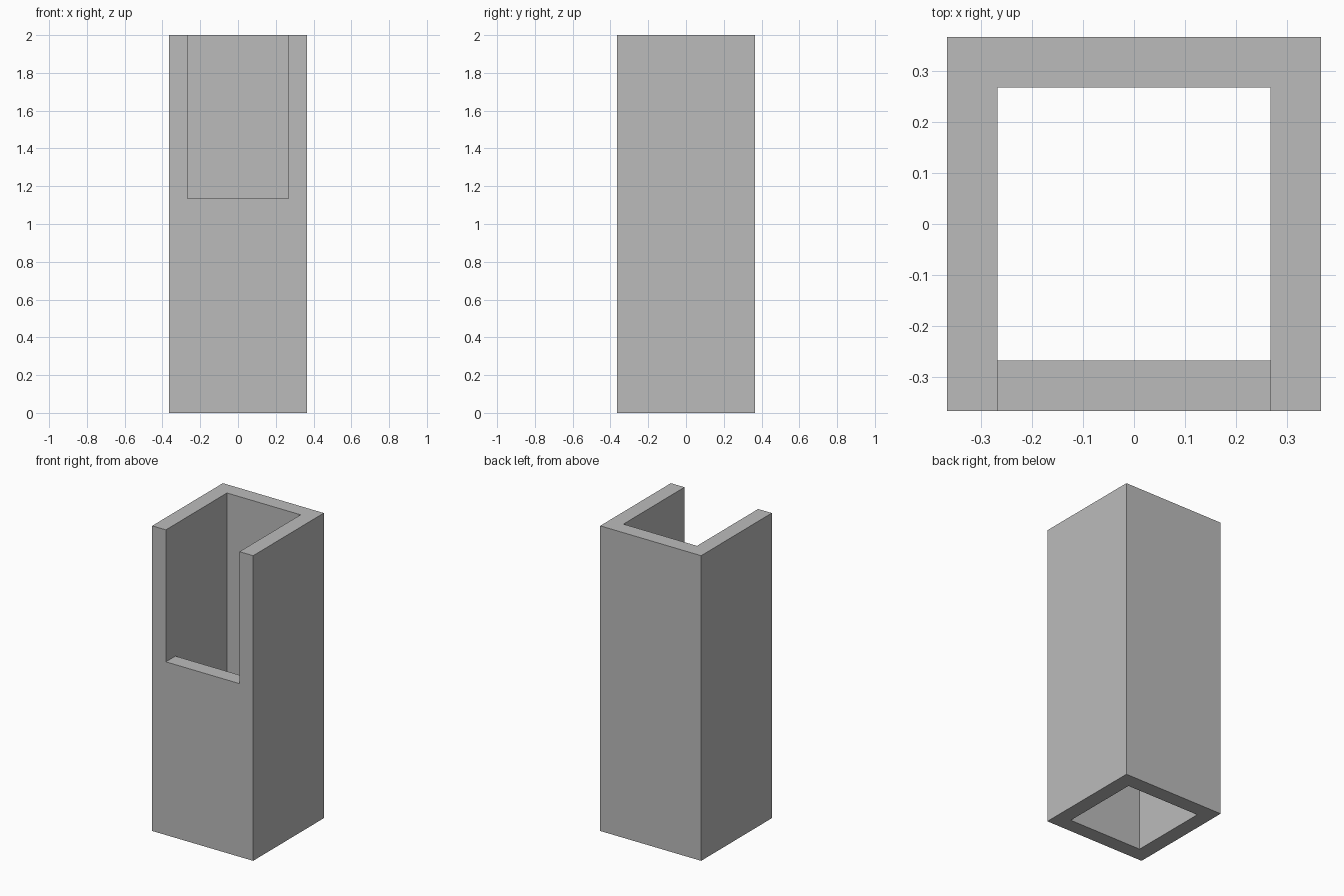
import bpy
import bmesh

cube = bpy.data.objects.get("Cube")
if cube:
    bpy.data.objects.remove(cube, do_unlink=True)

HALF, INNER = 0.366, 0.267      # outer and inner half widths
HEIGHT, SILL = 2.0, 1.135       # full height and bottom of the front opening

grey = bpy.data.materials.new("plain_grey")
grey.use_nodes = True
color = (0.5, 0.5, 0.5, 1)
grey.diffuse_color = color
grey.node_tree.nodes["Principled BSDF"].inputs["Base Color"].default_value = color


def side_prism(name, profile, half_width):
    """Extrude a (y, z) side profile across x."""
    bm = bmesh.new()
    face = bm.faces.new([bm.verts.new((-half_width, y, z)) for y, z in profile])
    out = bmesh.ops.extrude_face_region(bm, geom=[face])
    moved = [v for v in out["geom"] if isinstance(v, bmesh.types.BMVert)]
    bmesh.ops.translate(bm, verts=moved, vec=(2 * half_width, 0, 0))
    bmesh.ops.recalc_face_normals(bm, faces=bm.faces)
    mesh = bpy.data.meshes.new(name)
    bm.to_mesh(mesh)
    bm.free()
    mesh.materials.append(grey)
    obj = bpy.data.objects.new(name, mesh)
    bpy.context.collection.objects.link(obj)
    return obj


# Square post
post = side_prism("hollow_post", [(-HALF, 0), (HALF, 0), (HALF, HEIGHT), (-HALF, HEIGHT)], HALF)

# Bore and front opening, cut together
cutter = side_prism("bore_cutter", [
    (INNER, -0.1), (INNER, HEIGHT + 0.1), (-HALF - 0.1, HEIGHT + 0.1),
    (-HALF - 0.1, SILL), (-INNER, SILL), (-INNER, -0.1)], INNER)
cutter.hide_render = True

cut = post.modifiers.new("bore", 'BOOLEAN')
cut.operation = 'DIFFERENCE'
cut.solver = 'EXACT'
cut.object = cutter
bpy.context.view_layer.objects.active = post
bpy.ops.object.modifier_apply(modifier=cut.name)
bpy.data.objects.remove(cutter, do_unlink=True)
